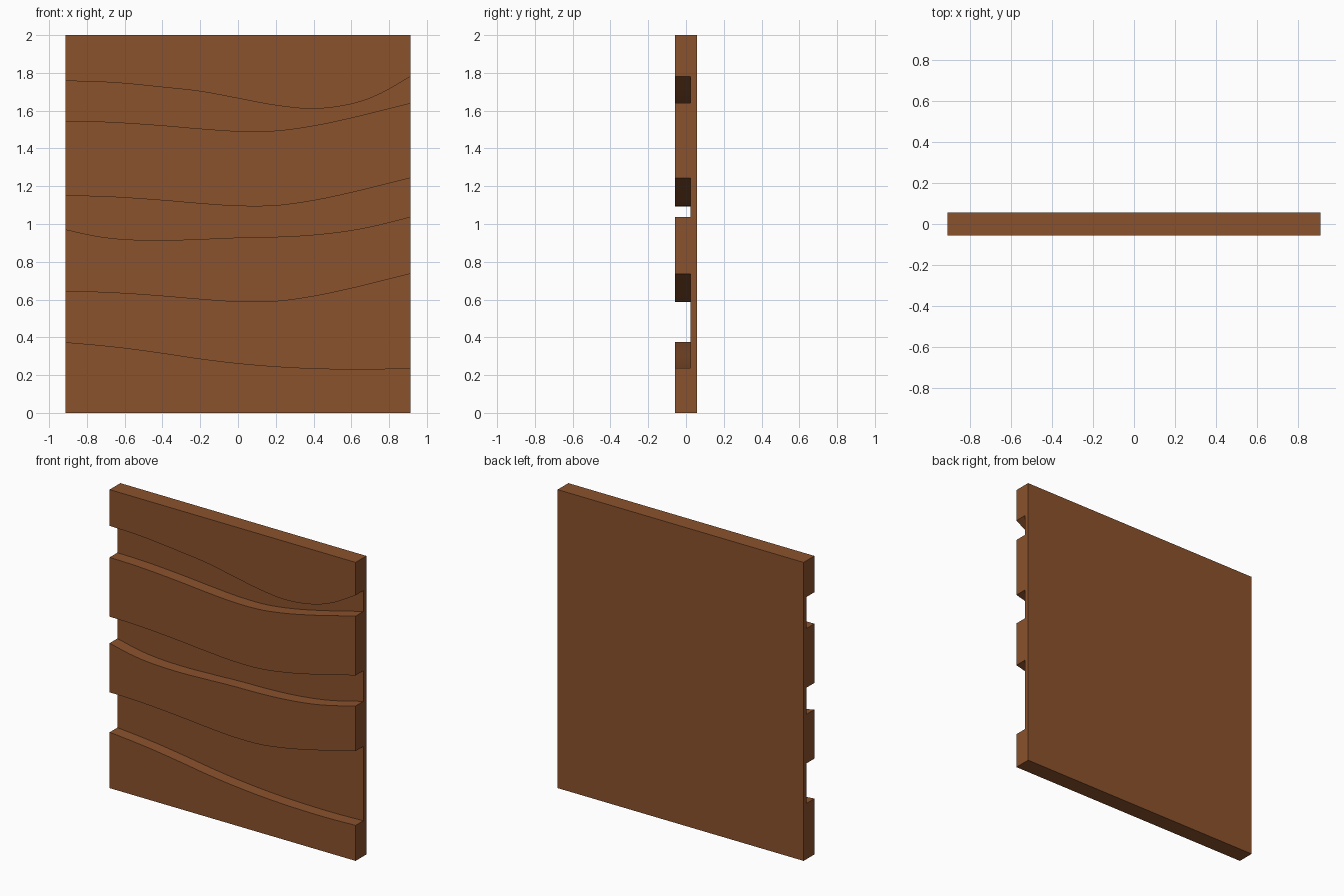
import bpy, bmesh

if "Cube" in bpy.data.objects:
    bpy.data.objects.remove(bpy.data.objects["Cube"])

W, H, D = 0.912, 2.0, 0.057      # half width, height, half depth
GROOVE_Y = 0.025                 # groove floor
XS = [-W, -0.75, -0.6, -0.4, -0.2, 0, 0.2, 0.4, 0.6, 0.75, W]

# Wavy slat edges: height at each of XS
wave = [1.546, 1.543, 1.536, 1.522, 1.505, 1.492, 1.494, 1.521, 1.563, 1.600, 1.640]
edges = [
    [0.374, 0.360, 0.344, 0.317, 0.287, 0.263, 0.246, 0.236, 0.232, 0.233, 0.238],
    [z - 0.904 for z in wave],
    [0.971, 0.936, 0.919, 0.914, 0.920, 0.928, 0.932, 0.943, 0.967, 0.997, 1.038],
    [z - 0.397 for z in wave],
    wave,
    [1.757, 1.753, 1.744, 1.724, 1.702, 1.665, 1.628, 1.610, 1.635, 1.688, 1.780],
]


def smooth(zs, x):
    """Smooth interpolation through the points of one slat edge."""
    n = len(XS)
    i = max(k for k in range(n - 1) if XS[k] <= x + 1e-9)

    def slope(k):
        a, b = max(k - 1, 0), min(k + 1, n - 1)
        return (zs[b] - zs[a]) / (XS[b] - XS[a])
    h = XS[i + 1] - XS[i]
    t = (x - XS[i]) / h
    return ((2*t**3 - 3*t**2 + 1) * zs[i] + (t**3 - 2*t**2 + t) * h * slope(i)
            + (3*t**2 - 2*t**3) * zs[i + 1] + (t**3 - t**2) * h * slope(i + 1))


# Grooved side profile, lofted across the width
bm = bmesh.new()
STEPS = 48
rings = []
for s in range(STEPS + 1):
    x = -W + 2 * W * s / STEPS
    profile = [(D, 0), (-D, 0)]
    for k, zs in enumerate(edges):
        z = smooth(zs, x)
        ys = (-D, GROOVE_Y) if k % 2 == 0 else (GROOVE_Y, -D)
        profile += [(y, z) for y in ys]
    profile += [(-D, H), (D, H)]
    rings.append([bm.verts.new((x, y, z)) for y, z in profile])

for a, b in zip(rings, rings[1:]):
    for j in range(len(a)):
        k = (j + 1) % len(a)
        bm.faces.new((a[j], a[k], b[k], b[j]))
bm.faces.new(rings[0])
bm.faces.new(rings[-1])
bmesh.ops.recalc_face_normals(bm, faces=bm.faces)

mesh = bpy.data.meshes.new("grooved_panel")
bm.to_mesh(mesh)
bm.free()
panel = bpy.data.objects.new("grooved_panel", mesh)
bpy.context.collection.objects.link(panel)

# Brown wood colour
wood = bpy.data.materials.new("brown wood")
wood.diffuse_color = (0.258, 0.084, 0.026, 1)
wood.use_nodes = True
wood.node_tree.nodes["Principled BSDF"].inputs["Base Color"].default_value = wood.diffuse_color
mesh.materials.append(wood)

# Soft shading along the waves, crisp corners
bpy.context.view_layer.objects.active = panel
panel.select_set(True)
bpy.ops.object.shade_smooth_by_angle(angle=0.5)
